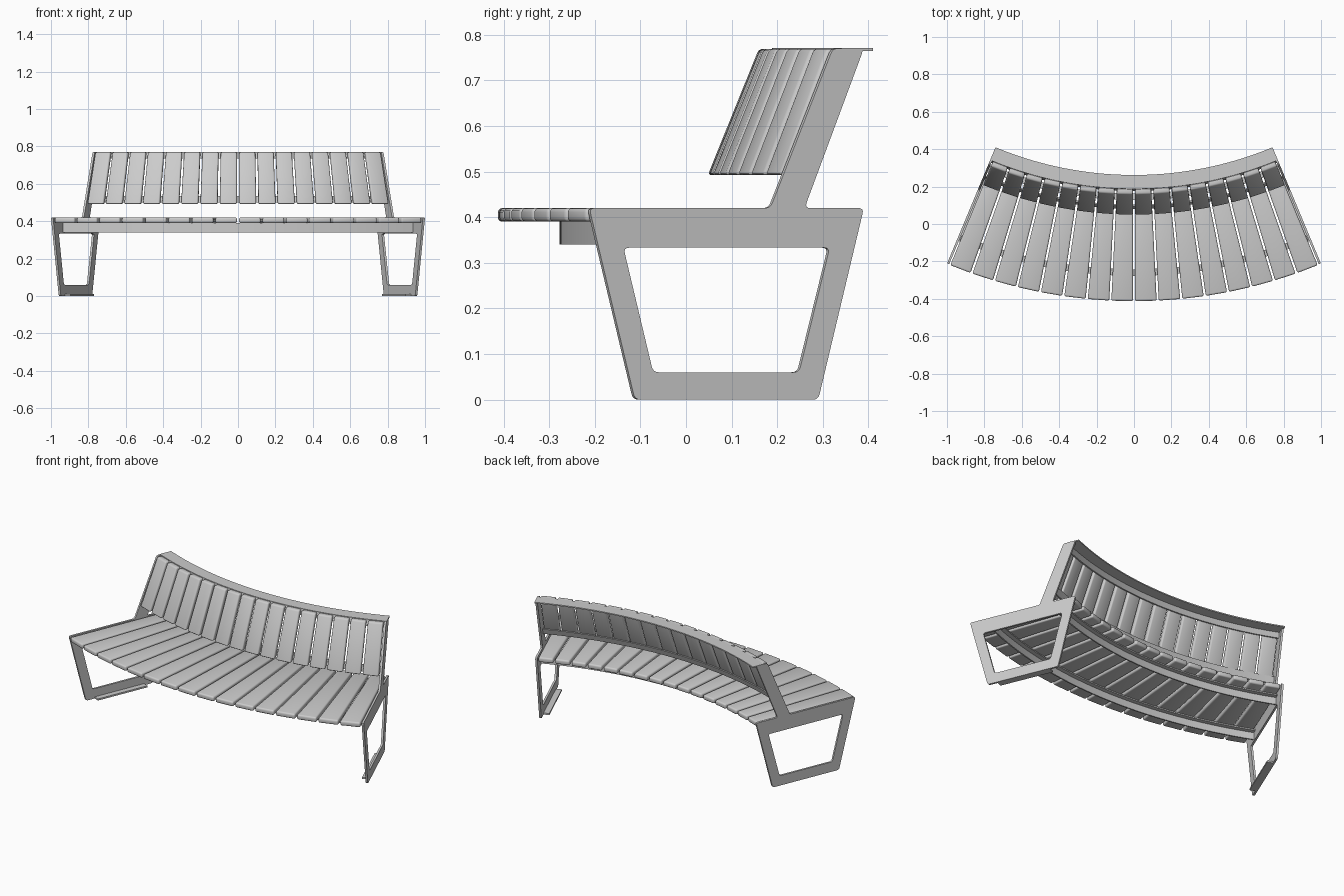
import bpy, bmesh, math
from mathutils import Vector, Matrix

if "Cube" in bpy.data.objects:
    bpy.data.objects.remove(bpy.data.objects["Cube"])

YC = 2.188                     # centre of the bench's arc (behind the bench)
R = 2.6                        # front edge radius
A = math.asin(1 / R)           # half angle of the bench
T = 0.012                      # steel plate thickness
N = 16                         # slats per row
IN = A - T / 2.2               # half angle between the end frames
STEP = 2 * IN / N


def smooth(ob):
    bpy.ops.object.select_all(action='DESELECT')
    ob.select_set(True)
    bpy.context.view_layer.objects.active = ob
    bpy.ops.object.shade_smooth_by_angle(angle=math.radians(35))


def make_object(name, bm):
    bmesh.ops.recalc_face_normals(bm, faces=bm.faces)
    me = bpy.data.meshes.new(name)
    bm.to_mesh(me)
    bm.free()
    ob = bpy.data.objects.new(name, me)
    ob.location = (0, YC, 0)
    bpy.context.collection.objects.link(ob)
    smooth(ob)
    return ob


def slat_row(name, section, gap, bevel):
    """Tapered, rounded slat from an (r, z) section, repeated around the arc."""
    bm = bmesh.new()
    rings = []
    for s in (-1, 1):
        rings.append([bm.verts.new((s * (math.tan(STEP / 2) * r - gap / 2), -r, z))
                      for r, z in section])
    n = len(section)
    bm.faces.new(rings[0])
    bm.faces.new(rings[1][::-1])
    for i in range(n):
        j = (i + 1) % n
        bm.faces.new((rings[0][i], rings[1][i], rings[1][j], rings[0][j]))
    bmesh.ops.bevel(bm, geom=bm.edges[:], offset=bevel, segments=3, profile=0.5,
                    affect='EDGES')
    first = make_object(name, bm)
    for i in range(N):
        ob = first if i == 0 else first.copy()
        if i:
            bpy.context.collection.objects.link(ob)
        ob.rotation_euler.z = -IN + STEP * (i + 0.5)


def arc_bar(name, section, half, steps=40):
    """Sweep an (r, z) section around the bench's arc."""
    bm = bmesh.new()
    rings = []
    for k in range(steps + 1):
        a = -half + 2 * half * k / steps
        rings.append([bm.verts.new((r * math.sin(a), -r * math.cos(a), z))
                      for r, z in section])
    n = len(section)
    for p, q in zip(rings, rings[1:]):
        for i in range(n):
            j = (i + 1) % n
            bm.faces.new((p[i], p[j], q[j], q[i]))
    bm.faces.new(rings[0])
    bm.faces.new(rings[-1][::-1])
    return make_object(name, bm)


def fillet(points, rad):
    """Round the corners of a closed outline."""
    out, n = [], len(points)
    for i, p in enumerate(points):
        p = Vector(p)
        a, b = Vector(points[i - 1]) - p, Vector(points[(i + 1) % n]) - p
        a, b = p + a.normalized() * rad, p + b.normalized() * rad
        for k in range(5):
            t = k / 4
            out.append(a * (1 - t) ** 2 + p * 2 * t * (1 - t) + b * t * t)
    return out


def plate(name, outlines, side):
    """Flat steel plate with holes in the radial plane at one end of the bench.
    Outlines are (y, z) as seen from the side."""
    cu = bpy.data.curves.new(name, 'CURVE')
    cu.dimensions = '2D'
    cu.fill_mode = 'BOTH'
    cu.extrude = T / 2
    for pts in outlines:
        pts = fillet([((YC - y) / math.cos(A), z) for y, z in pts], 0.013)
        sp = cu.splines.new('POLY')
        sp.points.add(len(pts) - 1)
        for q, p in zip(sp.points, pts):
            q.co = (p.x, p.y, 0, 1)
        sp.use_cyclic_u = True
    ob = bpy.data.objects.new(name, cu)
    bpy.context.collection.objects.link(ob)
    rad = Vector((side * math.sin(A), -math.cos(A), 0))
    up = Vector((0, 0, 1))
    nor = rad.cross(up)
    m = Matrix((rad, up, nor)).transposed().to_4x4()
    m.translation = Vector((0, YC, 0)) + nor * side * T / 2
    ob.matrix_world = m
    bpy.ops.object.select_all(action='DESELECT')
    ob.select_set(True)
    bpy.context.view_layer.objects.active = ob
    bpy.ops.object.convert(target='MESH')
    smooth(bpy.context.view_layer.objects.active)


# End frames: trapezoid leg loop with leaning back post
outer = [(-0.212, 0.42), (0.185, 0.42), (0.322, 0.77), (0.39, 0.77),
         (0.26, 0.42), (0.39, 0.42), (0.29, 0.0), (-0.112, 0.0)]
hole = [(-0.137, 0.333), (0.315, 0.333), (0.248, 0.06), (-0.072, 0.06)]
for side, label in ((-1, "left"), (1, "right")):
    plate(label + "_end_frame", [outer, hole], side)
    # Inward foot flange
    bm = bmesh.new()
    bmesh.ops.create_cube(bm, size=1)
    r0, r1 = (YC - 0.24) / math.cos(A), (YC + 0.06) / math.cos(A)
    bmesh.ops.scale(bm, vec=(0.045, r1 - r0, 0.01), verts=bm.verts)
    bmesh.ops.translate(bm, vec=(-side * 0.0225, -(r0 + r1) / 2, 0.005), verts=bm.verts)
    make_object(label + "_foot", bm).rotation_euler.z = side * A

# Seat and backrest slats
slat_row("seat_slat", [(2.6, 0.39), (2.6, 0.42), (1.957, 0.42), (1.957, 0.39)], 0.011, 0.009)
slat_row("back_slat", [(2.14, 0.492), (2.028, 0.769), (1.998, 0.769), (2.11, 0.492)], 0.012, 0.008)

# Seat rails
for name, r in (("front_seat_rail", 2.465), ("rear_seat_rail", 2.06)):
    arc_bar(name, [(r, 0.34), (r, 0.391), (r - 0.035, 0.391), (r - 0.035, 0.383),
                   (r - 0.008, 0.383), (r - 0.008, 0.34)], IN)

# Backrest rails and top cap
def back_r(z):
    return 2.11 - (z - 0.492) * 0.404

for name, z0, z1 in (("lower_back_rail", 0.5, 0.535), ("upper_back_rail", 0.735, 0.766)):
    arc_bar(name, [(back_r(z0), z0), (back_r(z1), z1),
                   (back_r(z1) - 0.008, z1), (back_r(z0) - 0.008, z0)], IN)
arc_bar("back_cap", [(2.0, 0.764), (2.0, 0.771), (1.926, 0.771), (1.926, 0.764)], A)
